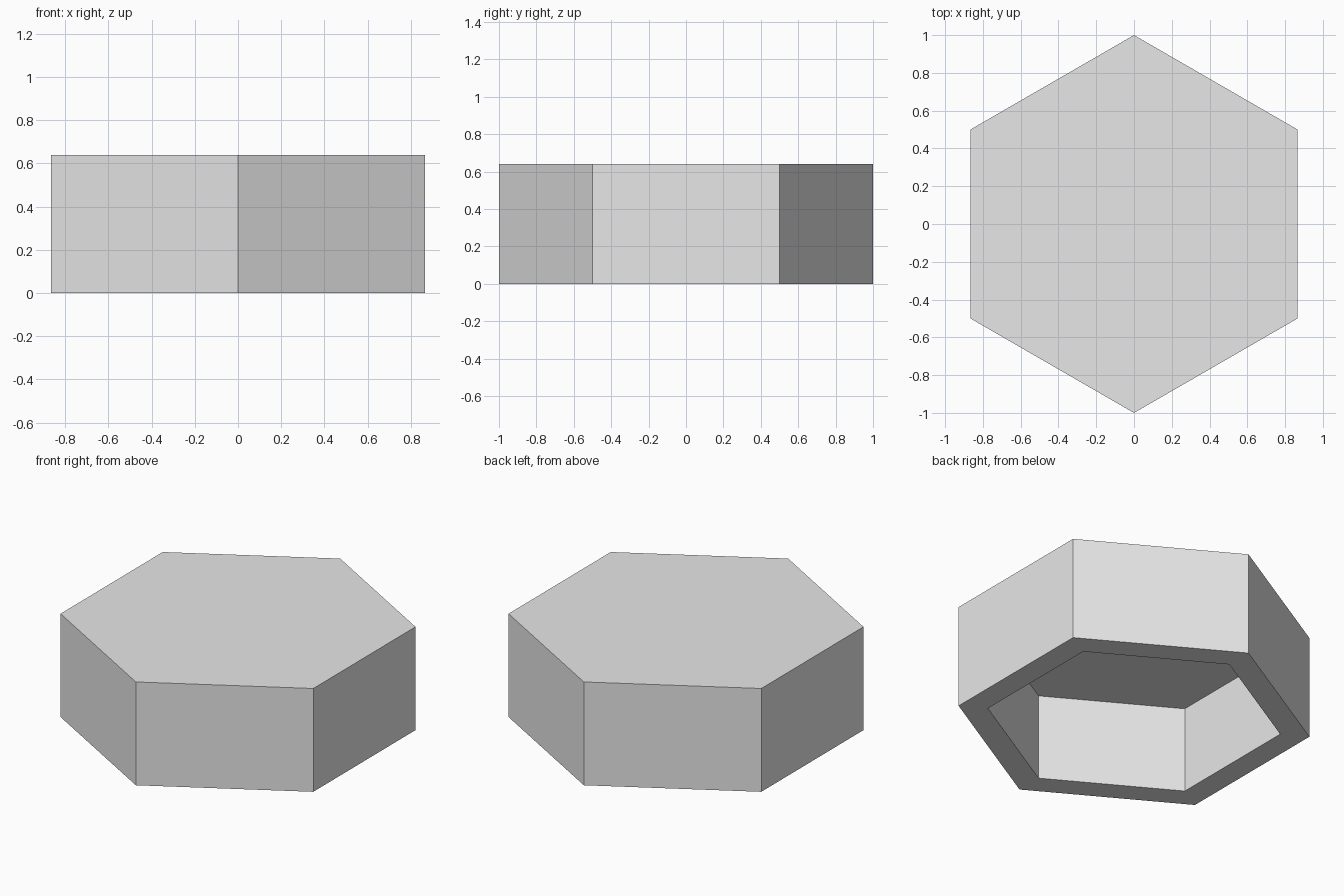
import bpy
import bmesh
import math

RADIUS = 1.0
HEIGHT = 0.64
HOLLOW = 5 / 6  # size of the hollow relative to the outside

cube = bpy.data.objects.get("Cube")
if cube:
    bpy.data.objects.remove(cube, do_unlink=True)

grey = bpy.data.materials.new("light_grey")
grey.use_nodes = True
colour = (0.8, 0.8, 0.8, 1.0)
grey.diffuse_color = colour
grey.node_tree.nodes["Principled BSDF"].inputs["Base Color"].default_value = colour


def hex_ring(bm, radius, z):
    """Six corners with one pointing along +y."""
    angles = [math.pi / 2 + i * math.tau / 6 for i in range(6)]
    return [bm.verts.new((radius * math.cos(a), radius * math.sin(a), z)) for a in angles]


def bridge(bm, lower, upper):
    """Band of quads between two rings."""
    for i in range(6):
        j = (i + 1) % 6
        bm.faces.new((lower[i], lower[j], upper[j], upper[i]))


# Hexagonal cap: closed top, outer walls, bottom rim and open hollow
bm = bmesh.new()
top = hex_ring(bm, RADIUS, HEIGHT)
base = hex_ring(bm, RADIUS, 0)
rim = hex_ring(bm, RADIUS * HOLLOW, 0)
ceiling = hex_ring(bm, RADIUS * HOLLOW, HEIGHT * HOLLOW)
bm.faces.new(top)
bridge(bm, base, top)
bridge(bm, rim, base)
bridge(bm, ceiling, rim)
bm.faces.new(ceiling)
bmesh.ops.recalc_face_normals(bm, faces=bm.faces)

mesh = bpy.data.meshes.new("hexagonal_cap")
bm.to_mesh(mesh)
bm.free()
mesh.materials.append(grey)
cap = bpy.data.objects.new("hexagonal_cap", mesh)
bpy.context.collection.objects.link(cap)
